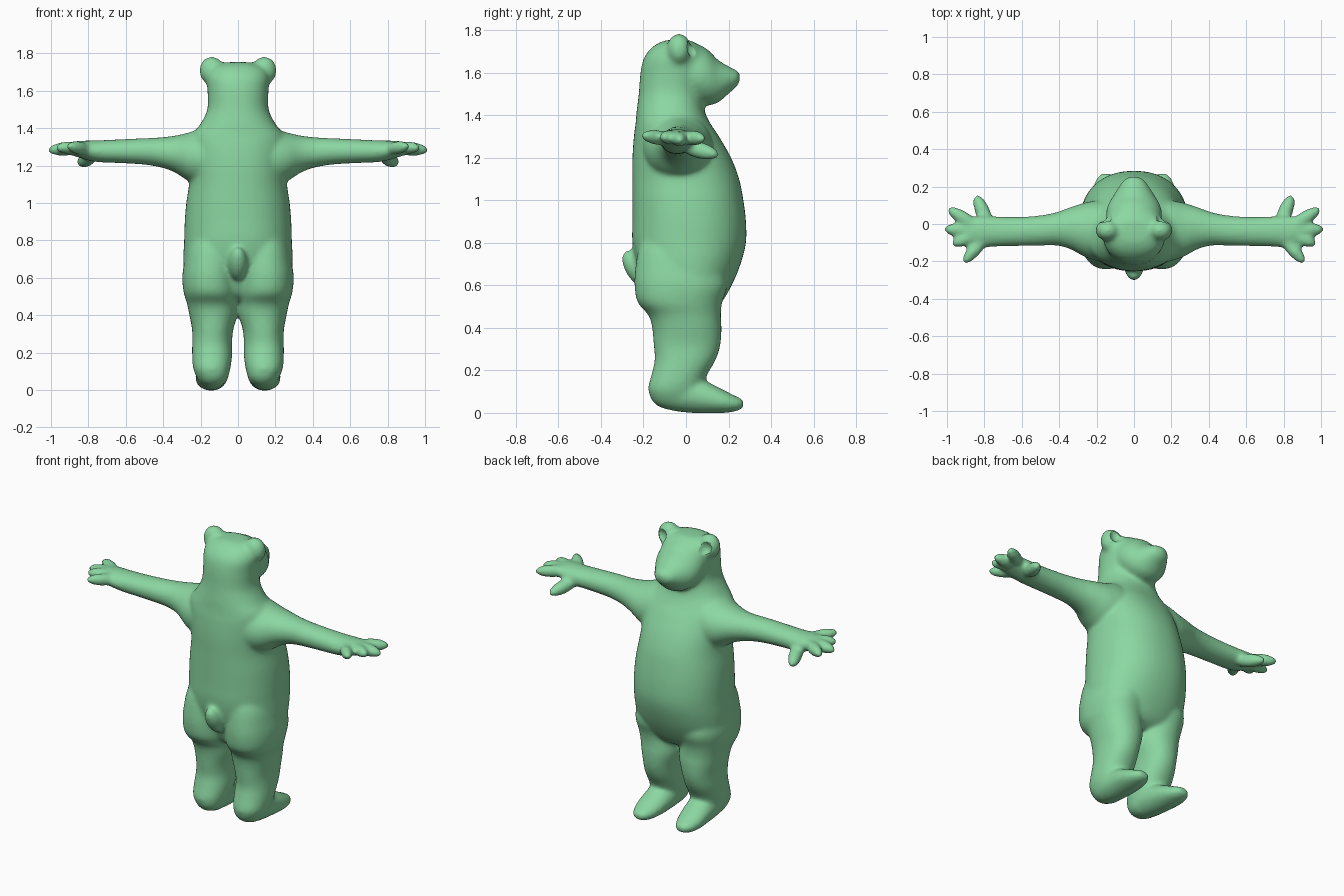
import bpy, bmesh, math
from mathutils import Vector, Matrix

bm = bmesh.new()


def catmull(rows, steps=4):
    out = []
    for i in range(len(rows) - 1):
        p0, p1, p2, p3 = (rows[max(0, min(len(rows) - 1, i + k))] for k in (-1, 0, 1, 2))
        for s in range(steps):
            t = s / steps
            out.append([0.5 * (2 * b + (c - a) * t + (2 * a - 5 * b + 4 * c - d) * t * t
                               + (3 * b - a - 3 * c + d) * t ** 3)
                        for a, b, c, d in zip(p0, p1, p2, p3)])
    return out + [list(rows[-1])]


def loft(axis, rows, mirror=False, power=2.0, n=48):
    """Rows are (position on axis, low/high of 1st other axis, low/high of 2nd)."""
    others = [a for a in range(3) if a != axis]
    for side in ((1, -1) if mirror else (1,)):
        rings = []
        for pos, a0, a1, b0, b1 in catmull(rows):
            ring = []
            for k in range(n):
                t = 2 * math.pi * k / n
                c, s = math.cos(t), math.sin(t)
                v = [0, 0, 0]
                v[axis] = pos
                v[others[0]] = (a0 + a1) / 2 + (a1 - a0) / 2 * math.copysign(abs(c) ** (2 / power), c)
                v[others[1]] = (b0 + b1) / 2 + (b1 - b0) / 2 * math.copysign(abs(s) ** (2 / power), s)
                v[0] *= side
                ring.append(bm.verts.new(v))
            rings.append(ring)
        for r, q in zip(rings, rings[1:]):
            for k in range(n):
                bm.faces.new((r[k], r[(k + 1) % n], q[(k + 1) % n], q[k]))
        bm.faces.new(rings[0][::-1])
        bm.faces.new(rings[-1])


def ball(target, centre, radii, rot=None):
    m = Matrix.Translation(centre) @ (rot or Matrix()) @ Matrix.Diagonal((*radii, 1))
    bmesh.ops.create_uvsphere(target, u_segments=24, v_segments=16, radius=1, matrix=m)


def digit(a, b, r):
    """Elongated ball from a to b."""
    a, b = Vector(a), Vector(b)
    d = b - a
    ball(bm, (a + b) / 2, (r, r, d.length / 2), d.to_track_quat('Z', 'Y').to_matrix().to_4x4())


# Torso, neck and skull
column = [(0.47, -0.08, 0.10, 0.10), (0.51, -0.15, 0.16, 0.21), (0.60, -0.195, 0.215, 0.28),
          (0.70, -0.235, 0.257, 0.292), (0.80, -0.252, 0.282, 0.288), (0.90, -0.252, 0.282, 0.285),
          (1.00, -0.252, 0.27, 0.277), (1.10, -0.252, 0.25, 0.262), (1.20, -0.252, 0.212, 0.26),
          (1.30, -0.245, 0.155, 0.262), (1.36, -0.237, 0.115, 0.25), (1.42, -0.232, 0.088, 0.203),
          (1.50, -0.222, 0.08, 0.164), (1.60, -0.214, 0.10, 0.163), (1.67, -0.197, 0.10, 0.168),
          (1.72, -0.158, 0.07, 0.145), (1.747, -0.11, 0.03, 0.09), (1.754, -0.07, 0.0, 0.03)]
loft(2, [(z, -w, w, b, f) for z, b, f, w in column], power=2.2)

# Muzzle
muzzle = [(-0.05, 1.48, 1.72, 0.13), (0.04, 1.455, 1.735, 0.15), (0.10, 1.446, 1.71, 0.14),
          (0.15, 1.458, 1.66, 0.112), (0.20, 1.50, 1.63, 0.08), (0.24, 1.535, 1.61, 0.05),
          (0.253, 1.56, 1.595, 0.02)]
loft(1, [(y, -w, w, lo, hi) for y, lo, hi, w in muzzle])

# Ears
for s in (1, -1):
    ball(bm, (s * 0.14, -0.033, 1.708), (0.067, 0.058, 0.075))

# Legs: z, inner x, outer x, back y, front y
loft(2, [(0.90, 0.06, 0.20, -0.17, 0.10), (0.78, 0.02, 0.265, -0.22, 0.15),
         (0.68, 0.004, 0.288, -0.238, 0.18),
         (0.60, 0.0, 0.298, -0.242, 0.195), (0.52, 0.0, 0.29, -0.228, 0.17),
         (0.46, 0.0, 0.272, -0.177, 0.164), (0.40, 0.004, 0.26, -0.159, 0.167),
         (0.32, 0.026, 0.245, -0.152, 0.162), (0.25, 0.032, 0.245, -0.147, 0.14),
         (0.18, 0.032, 0.245, -0.162, 0.10), (0.11, 0.042, 0.238, -0.178, 0.07),
         (0.05, 0.06, 0.21, -0.15, 0.04), (0.02, 0.09, 0.18, -0.10, 0.0)],
     mirror=True, power=2.2)

# Feet
loft(1, [(-0.168, 0.10, 0.17, 0.07, 0.12), (-0.13, 0.06, 0.21, 0.03, 0.17),
         (-0.04, 0.05, 0.225, 0.006, 0.19), (0.06, 0.053, 0.227, -0.002, 0.165),
         (0.15, 0.063, 0.227, -0.002, 0.122), (0.22, 0.083, 0.212, 0.004, 0.086),
         (0.262, 0.11, 0.185, 0.018, 0.066), (0.272, 0.13, 0.165, 0.033, 0.052)], mirror=True)

# Arms with palms: x, back y, front y, low z, high z
loft(0, [(0.06, -0.20, 0.11, 1.09, 1.42), (0.18, -0.20, 0.125, 1.09, 1.405),
         (0.26, -0.178, 0.115, 1.115, 1.378), (0.34, -0.135, 0.09, 1.165, 1.36),
         (0.42, -0.115, 0.062, 1.192, 1.351), (0.52, -0.117, 0.044, 1.207, 1.346),
         (0.65, -0.119, 0.038, 1.214, 1.34), (0.76, -0.122, 0.042, 1.22, 1.335),
         (0.84, -0.128, 0.043, 1.24, 1.333), (0.90, -0.10, 0.025, 1.26, 1.325),
         (0.92, -0.06, -0.01, 1.275, 1.31)], mirror=True)

# Thumbs and fingers
for s in (1, -1):
    digit((s * 0.77, -0.03, 1.26), (s * 0.845, 0.155, 1.21), 0.04)
    digit((s * 0.83, -0.02, 1.295), (s * 0.996, 0.083, 1.29), 0.037)
    digit((s * 0.84, -0.035, 1.295), (s * 1.017, -0.028, 1.283), 0.037)
    digit((s * 0.84, -0.055, 1.30), (s * 0.975, -0.11, 1.295), 0.034)
    digit((s * 0.79, -0.065, 1.285), (s * 0.912, -0.208, 1.305), 0.036)

# Tail
digit((0, -0.18, 0.59), (0, -0.287, 0.76), 0.05)

bmesh.ops.recalc_face_normals(bm, faces=bm.faces)
mesh = bpy.data.meshes.new("bear")
bm.to_mesh(mesh)
bm.free()
bear = bpy.data.objects.new("bear", mesh)
bpy.context.collection.objects.link(bear)

# Hollows in the ears
cut_mesh = bpy.data.meshes.new("ear_cutter")
cb = bmesh.new()
for s in (1, -1):
    ball(cb, (s * 0.158, 0.045, 1.718), (0.042, 0.048, 0.046))
cb.to_mesh(cut_mesh)
cb.free()
cutter = bpy.data.objects.new("ear_cutter", cut_mesh)
bpy.context.collection.objects.link(cutter)
cutter.hide_render = True
cutter.hide_viewport = True

# Green skin
green = bpy.data.materials.new("green")
green.diffuse_color = (0.26, 0.68, 0.36, 1)
mesh.materials.append(green)
cut_mesh.materials.append(green)

# Fuse every part into one smooth skin
fuse = bear.modifiers.new("fuse", 'REMESH')
fuse.mode = 'VOXEL'
fuse.voxel_size = 0.011
fuse.use_smooth_shade = True
hollow = bear.modifiers.new("ear_hollow", 'BOOLEAN')
hollow.operation = 'DIFFERENCE'
hollow.object = cutter
soften = bear.modifiers.new("soften", 'SMOOTH')
soften.factor = 0.5
soften.iterations = 12
